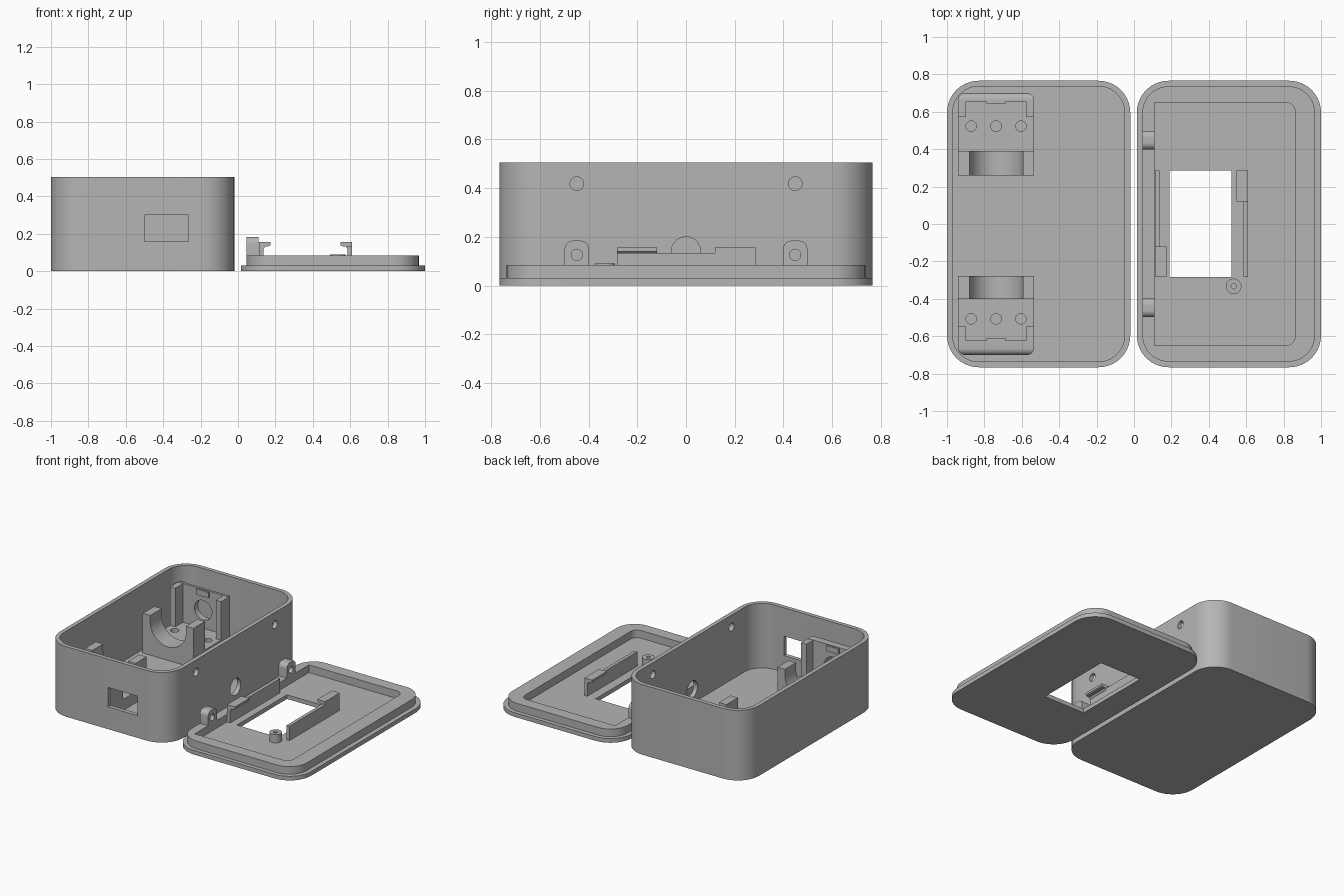
import bpy, bmesh, math

if "Cube" in bpy.data.objects:
    bpy.data.objects.remove(bpy.data.objects["Cube"])

grey = bpy.data.materials.new("plain_grey")
grey.diffuse_color = (0.46, 0.46, 0.46, 1)
grey.use_nodes = True
grey.node_tree.nodes["Principled BSDF"].inputs["Base Color"].default_value = grey.diffuse_color


def rounded(x0, x1, y0, y1, radii, n=10):
    """Rectangle outline; radii in order: low-left, low-right, up-right, up-left."""
    corners = [(x0, y0, 1, 1), (x1, y0, -1, 1), (x1, y1, -1, -1), (x0, y1, 1, -1)]
    pts = []
    for i, ((x, y, sx, sy), r) in enumerate(zip(corners, radii)):
        if r == 0:
            pts.append((x, y))
            continue
        for k in range(n + 1):
            a = math.pi + (i + k / n) * math.pi / 2
            pts.append((x + sx * r + r * math.cos(a), y + sy * r + r * math.sin(a)))
    return pts


def circle(cx, cy, r, n=32):
    return [(cx + r * math.cos(2 * math.pi * k / n), cy + r * math.sin(2 * math.pi * k / n))
            for k in range(n)]


def prism(name, pts, axis, lo, hi):
    """Extrude a 2D outline along x (y,z), y (x,z) or z (x,y)."""
    place = {'x': lambda u, v, w: (w, u, v),
             'y': lambda u, v, w: (u, w, v),
             'z': lambda u, v, w: (u, v, w)}[axis]
    bm = bmesh.new()
    rings = [[bm.verts.new(place(u, v, w)) for u, v in pts] for w in (lo, hi)]
    n = len(pts)
    bm.faces.new(rings[0])
    bm.faces.new(rings[1])
    for i in range(n):
        j = (i + 1) % n
        bm.faces.new((rings[0][i], rings[0][j], rings[1][j], rings[1][i]))
    bmesh.ops.recalc_face_normals(bm, faces=bm.faces)
    me = bpy.data.meshes.new(name)
    bm.to_mesh(me)
    bm.free()
    ob = bpy.data.objects.new(name, me)
    bpy.context.collection.objects.link(ob)
    me.materials.append(grey)
    return ob


def block(name, x0, x1, y0, y1, z0, z1):
    return prism(name, [(x0, y0), (x1, y0), (x1, y1), (x0, y1)], 'z', z0, z1)


def activate(ob):
    bpy.ops.object.select_all(action='DESELECT')
    ob.select_set(True)
    bpy.context.view_layer.objects.active = ob


def cut(ob, *cutters):
    activate(ob)
    for c in cutters:
        m = ob.modifiers.new("cut", 'BOOLEAN')
        m.operation, m.solver, m.object = 'DIFFERENCE', 'EXACT', c
        bpy.ops.object.modifier_apply(modifier=m.name)
        bpy.data.objects.remove(c)
    return ob


# Open box with front port, cable hole and hinge holes
box = prism("box_shell", rounded(-1, -0.02, -0.766, 0.766, [0.17] * 4), 'z', 0, 0.505)
cut(box,
    prism("c", rounded(-0.97, -0.05, -0.736, 0.736, [0.14] * 4), 'z', 0.04, 0.6),
    block("c", -0.5, -0.265, -0.8, -0.7, 0.16, 0.3),
    prism("c", circle(0, 0.14, 0.06), 'x', -0.1, 0.1),
    *[prism("c", circle(s * 0.448, 0.418, 0.028), 'x', -0.1, 0.1) for s in (-1, 1)])

# Sensor holders: cradle, drilled platform, end wall with opening, corner columns
XL, XR, XC = -0.94, -0.535, -0.7375
FLOOR = 0.03


def holder(side, s, cradle_in, cradle_out, hole_y, wall_in, wall_out, column):
    arc = [(XC + 0.143 * math.cos(a), 0.28 - 0.143 * math.sin(a))
           for a in [math.pi * k / 24 for k in range(25)]]
    prof = [(XL, FLOOR), (XR, FLOOR), (XR, 0.325), (XC + 0.143, 0.325)] + arc + \
           [(XC - 0.143, 0.325), (XL, 0.325)]
    prism(side + "_cradle", prof, 'y', *sorted((s * cradle_in, s * cradle_out)))

    ys = sorted((s * (cradle_out - 0.005), s * (wall_in + 0.005)))
    plat = block(side + "_platform", XL, XR, *ys, FLOOR, 0.12)
    cut(plat, *[prism("c", circle(XC + d, s * hole_y, 0.028), 'z', 0.05, 0.2)
                for d in (-0.133, 0, 0.133)])

    wall = block(side + "_end_wall", XL, XR, *sorted((s * wall_in, s * wall_out)), FLOOR, 0.4)
    bm = bmesh.new()
    bm.from_mesh(wall.data)
    outer = [e for e in bm.edges
             if all(abs(v.co.y - s * wall_out) < 1e-4 for v in e.verts)
             and any(v.co.z > 0.3 for v in e.verts)]
    bmesh.ops.bevel(bm, geom=outer, offset=0.035, segments=6, profile=0.5, affect='EDGES')
    bm.to_mesh(wall.data)
    bm.free()
    cut(wall, prism("c", circle(XC, 0.25, 0.07), 'y', *sorted((s * 0.55, s * 0.72))))

    ys = sorted((s * column, s * (wall_in + 0.005)))
    block(side + "_column_left", XL, XL + 0.042, *ys, FLOOR, 0.398)
    block(side + "_column_right", XR - 0.042, XR, *ys, FLOOR, 0.398)
    block(side + "_stop_lip", XC - 0.05, XC + 0.05,
          *sorted((s * (wall_in - 0.012), s * (wall_in + 0.005))), 0.355, 0.395)


holder("back", 1, 0.258, 0.389, 0.523, 0.656, 0.70, 0.571)
holder("front", -1, 0.277, 0.402, 0.507, 0.622, 0.70, 0.547)

# Lid plate with window, and raised rim around a recess
plate = prism("lid_plate", rounded(0.015, 1, -0.766, 0.766, [0.17] * 4), 'z', 0, 0.03)
cut(plate, block("c", 0.19, 0.52, -0.284, 0.286, -0.1, 0.1))
rim = prism("lid_rim", rounded(0.045, 0.967, -0.736, 0.736, [0.14] * 4), 'z', 0.025, 0.085)
cut(rim, prism("c", rounded(0.11, 0.862, -0.65, 0.65, [0, 0.05, 0.05, 0]), 'z', 0, 0.2))

# Hinge tabs
for label, s in (("front", -1), ("back", 1)):
    y = s * 0.448
    tab = prism(label + "_hinge_tab",
                rounded(y - 0.05, y + 0.05, 0.08, 0.184, [0, 0, 0.035, 0.035]), 'x', 0.045, 0.11)
    cut(tab, prism("c", circle(y, 0.126, 0.023), 'x', 0, 0.2))

# Display clips: long rails with hooked ends facing each other
for label, x, d, y0, y1 in (("left", 0.112, 1, -0.284, -0.12), ("right", 0.61, -1, 0.12, 0.286)):
    block(label + "_clip_rail", *sorted((x, x + d * 0.024)), -0.284, 0.286, 0.025, 0.134)
    hook = [(0, 0.12), (0.024, 0.12), (0.034, 0.132), (0.055, 0.134), (0.062, 0.14),
            (0.062, 0.156), (0, 0.156)]
    prism(label + "_clip_hook", [(x + d * u, v) for u, v in hook], 'y', y0, y1)

# Screw post
post = prism("screw_post", circle(0.533, -0.333, 0.041), 'z', 0.025, 0.09)
cut(post, prism("c", circle(0.533, -0.333, 0.014, 20), 'z', 0.04, 0.2))

# Smooth the curved walls, keep edges sharp
for ob in list(bpy.context.collection.objects):
    activate(ob)
    bpy.ops.object.shade_smooth_by_angle(angle=math.radians(30))
